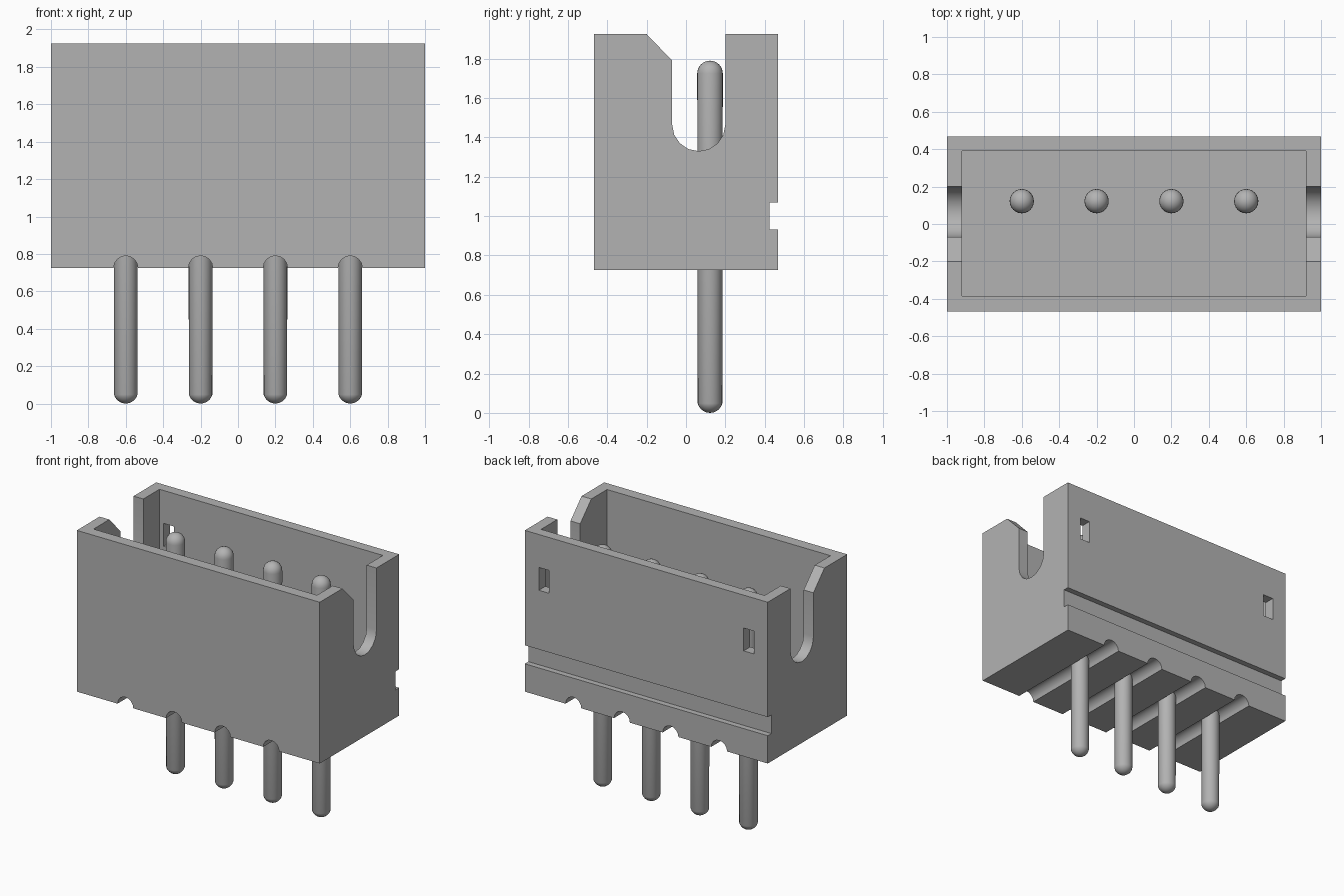
import bpy
import bmesh
from math import cos, sin, pi, radians
from mathutils import Vector

cube = bpy.data.objects.get("Cube")
if cube:
    bpy.data.objects.remove(cube, do_unlink=True)

grey = bpy.data.materials.new("plain_grey")
grey.use_nodes = True
COLOUR = (0.45, 0.45, 0.45, 1)
grey.diffuse_color = COLOUR
grey.node_tree.nodes["Principled BSDF"].inputs["Base Color"].default_value = COLOUR

# Main dimensions
HALF_X, HALF_Y = 1.0, 0.467
BASE, TOP, FLOOR = 0.725, 1.925, 1.02
PIN_X = (-0.6, -0.2, 0.2, 0.6)
PIN_Y, PIN_R, PIN_TOP = 0.122, 0.065, 1.79


def finish(name, bm):
    bmesh.ops.recalc_face_normals(bm, faces=bm.faces)
    mesh = bpy.data.meshes.new(name)
    bm.to_mesh(mesh)
    bm.free()
    mesh.materials.append(grey)
    obj = bpy.data.objects.new(name, mesh)
    bpy.context.collection.objects.link(obj)
    return obj


def prism(name, points, direction):
    """Extrude a closed outline along a direction."""
    bm = bmesh.new()
    face = bm.faces.new([bm.verts.new(p) for p in points])
    ext = bmesh.ops.extrude_face_region(bm, geom=[face])
    verts = [g for g in ext["geom"] if isinstance(g, bmesh.types.BMVert)]
    bmesh.ops.translate(bm, verts=verts, vec=Vector(direction))
    return finish(name, bm)


def box(name, x0, x1, y0, y1, z0, z1):
    outline = [(x0, y0, z0), (x1, y0, z0), (x1, y1, z0), (x0, y1, z0)]
    return prism(name, outline, (0, 0, z1 - z0))


def smooth(obj):
    bpy.ops.object.select_all(action="DESELECT")
    bpy.context.view_layer.objects.active = obj
    obj.select_set(True)
    bpy.ops.object.shade_smooth_by_angle(angle=radians(32))


def cut(target, cutter):
    mod = target.modifiers.new("cut", "BOOLEAN")
    mod.operation = "DIFFERENCE"
    mod.solver = "EXACT"
    mod.object = cutter
    bpy.ops.object.select_all(action="DESELECT")
    bpy.context.view_layer.objects.active = target
    target.select_set(True)
    bpy.ops.object.modifier_apply(modifier=mod.name)
    bpy.data.objects.remove(cutter, do_unlink=True)


# Open-topped housing
housing = box("housing", -HALF_X, HALF_X, -HALF_Y, HALF_Y, BASE, TOP)
cut(housing, box("cavity", -0.92, 0.92, -0.385, 0.39, FLOOR, TOP + 0.2))

# Round-bottomed key slots with a chamfered lead-in, through both end walls
SLOT_Y, SLOT_R = 0.065, 0.135
arc = [(SLOT_Y - SLOT_R * cos(pi * i / 8), 1.465 - SLOT_R * sin(pi * i / 8))
       for i in range(9)]
profile = [(-0.3, TOP + 0.1), (-0.2, TOP), (-0.07, 1.79)] + arc + [(0.2, TOP + 0.1)]
cut(housing, prism("slot", [(-1.2, y, z) for y, z in profile], (2.4, 0, 0)))

# Groove along the back
cut(housing, box("groove", -1.2, 1.2, 0.425, 0.6, 0.932, 1.07))

# Latch windows in the back wall
for side in (-1, 1):
    xs = sorted((side * 0.802, side * 0.885))
    cut(housing, box("window", xs[0], xs[1], 0.3, 0.6, 1.51, 1.68))

# Half-round channels under the housing, one per pin
for x in PIN_X:
    ring = [(x + PIN_R * cos(pi * i / 8), -0.7, BASE + PIN_R * sin(pi * i / 8))
            for i in range(16)]
    cut(housing, prism("channel", ring, (0, 1.4, 0)))
smooth(housing)

# Contact pins with domed ends
for number, x in enumerate(PIN_X, 1):
    bm = bmesh.new()
    bmesh.ops.create_uvsphere(bm, u_segments=24, v_segments=12, radius=PIN_R)
    # Split the sphere at its equator and stretch it into a long capsule
    lower = [v for v in bm.verts if v.co.z < -0.001]
    for v in bm.verts:
        v.co.z += PIN_TOP - PIN_R
    for v in lower:
        v.co.z -= PIN_TOP - 2 * PIN_R
    bmesh.ops.translate(bm, verts=bm.verts, vec=Vector((x, PIN_Y, 0)))
    smooth(finish(f"contact_pin_{number}", bm))
